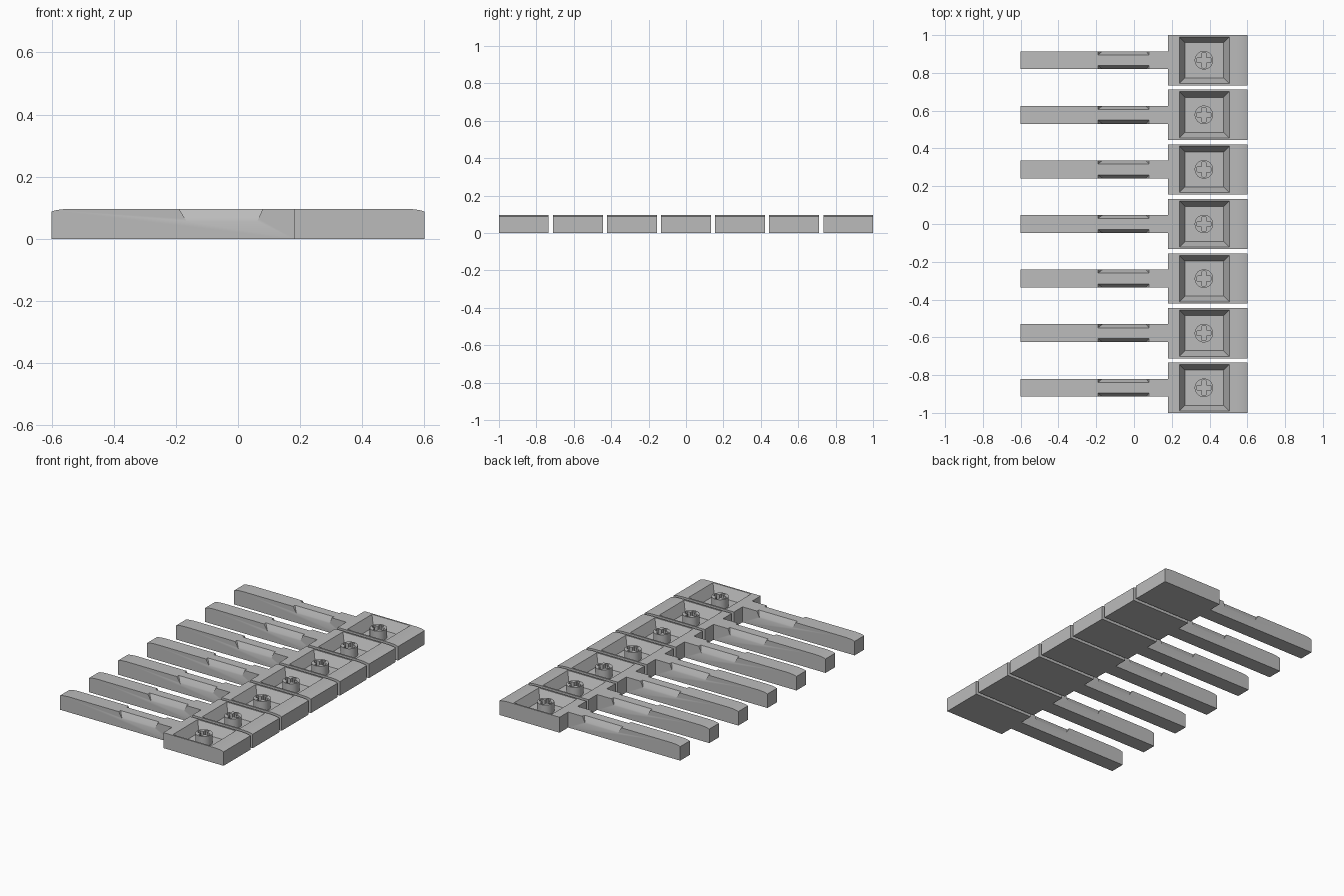
import bpy, bmesh, math

if "Cube" in bpy.data.objects:
    bpy.data.objects.remove(bpy.data.objects["Cube"])

H = 0.097            # key thickness
PITCH = 0.289        # distance between keys
HEAD_W, ARM_W = 0.266, 0.095
PEG_X = 0.37

grey = bpy.data.materials.new("light grey")
grey.diffuse_color = (0.5, 0.5, 0.5, 1)
grey.use_nodes = True
grey.node_tree.nodes["Principled BSDF"].inputs["Base Color"].default_value = grey.diffuse_color


def make(name, bm, hidden=False):
    bmesh.ops.recalc_face_normals(bm, faces=bm.faces)
    me = bpy.data.meshes.new(name)
    bm.to_mesh(me)
    bm.free()
    me.materials.append(grey)
    ob = bpy.data.objects.new(name, me)
    bpy.context.collection.objects.link(ob)
    ob.hide_render = hidden
    return ob


def loft(name, rings, hidden=False):
    """Closed solid through a stack of rings."""
    bm = bmesh.new()
    rows = [[bm.verts.new(p) for p in r] for r in rings]
    n = len(rows[0])
    for a, b in zip(rows, rows[1:]):
        for i in range(n):
            j = (i + 1) % n
            bm.faces.new((a[i], a[j], b[j], b[i]))
    bm.faces.new(rows[0])
    bm.faces.new(rows[-1])
    return make(name, bm, hidden)


def slab(name, profile, w, hidden=False):
    """Side profile in x and z, extruded across y."""
    return loft(name, [[(x, y, z) for x, z in profile] for y in (-w / 2, w / 2)], hidden)


def rect(x0, x1, y0, y1, z):
    return [(x0, y0, z), (x1, y0, z), (x1, y1, z), (x0, y1, z)]


def boolean(ob, other, op):
    m = ob.modifiers.new(op.lower(), 'BOOLEAN')
    m.operation, m.solver, m.object = op, 'EXACT', other


# Rounded ends of the top, going down to the end face
TIP = [(0.06, 0), (0.03, 0.002), (0.012, 0.005), (0, 0.009)]

# Head block at the right and long arm at the left
head = slab("key_head", [(0.18, 0), (0.18, H)] + [(0.6 - d, H - z) for d, z in TIP]
            + [(0.6, 0)], HEAD_W)
arm = slab("arm_blank", [(0.22, 0), (0.22, H)] + [(-0.6 + d, H - z) for d, z in TIP]
           + [(-0.6, 0)], ARM_W, True)
boolean(head, arm, 'UNION')

# Tapered pocket in the head
rings = []
for z, inset in ((0.035, 0.03), (H, 0.0), (H + 0.03, -0.0)):
    rings.append(rect(0.24 + inset, 0.505 - inset, -0.123 + inset, 0.123 - inset, z))
pocket = loft("pocket_cutter", rings, True)
boolean(head, pocket, 'DIFFERENCE')

# Finger notches on both sides of the arm
helpers = [arm, pocket]
for s in (-1, 1):
    rings = []
    for z, inset in ((0.055, -0.001), (0.065, 0.003), (0.077, 0.0085), (H, 0.019), (0.11, 0.026)):
        x0, x1 = -0.19 + 0.6 * (H - z), 0.08 - 0.45 * (H - z)
        ya, yb = s * (ARM_W / 2 - inset), s * (ARM_W / 2 + 0.02)
        rings.append(rect(x0, x1, ya, yb, z))
    notch = loft("notch_cutter", rings, True)
    boolean(head, notch, 'DIFFERENCE')
    helpers.append(notch)

# Round peg with a cross-shaped socket
circle = [(PEG_X + 0.049 * math.cos(a), 0.049 * math.sin(a))
          for a in (math.tau * i / 32 for i in range(32))]
peg = loft("peg", [[(x, y, z) for x, y in circle] for z in (0.034, 0.095)])
L, T, C = 0.040, 0.013, 0.006
quarter = [(L, -T + C), (L, T - C), (L - C, T), (T, T), (T, L - C)]
quarter = [(L, -T + C), (L, T - C), (L - C, T), (T, T), (T, L - C), (T - C, L)]
cross = []
for k in range(4):
    c, s = round(math.cos(k * math.pi / 2)), round(math.sin(k * math.pi / 2))
    cross += [(PEG_X + x * c - y * s, x * s + y * c) for x, y in quarter[1:5]]
    cross.append((PEG_X + (T - C) * c - L * s, (T - C) * s + L * c))
    cross.append((PEG_X + (-T + C) * c - L * s, (-T + C) * s + L * c))
    cross.append((PEG_X - T * c - (L - C) * s, -T * s + (L - C) * c))
    cross.append((PEG_X - T * c - T * s, -T * s + T * c))
# Drop points shared by neighbouring quarters
outline = []
for p in cross:
    if all(math.dist(p, q) > 1e-5 for q in outline):
        outline.append(p)
outline = sorted(outline, key=lambda p: math.atan2(p[1], p[0] - PEG_X))
socket = loft("socket_cutter", [[(x, y, z) for x, y in outline] for z in (0.05, 0.12)], True)
boolean(peg, socket, 'DIFFERENCE')
helpers.append(socket)

# Bake the two parts, then repeat them along the row
dg = bpy.context.evaluated_depsgraph_get()
for part, label in ((head, "key"), (peg, "peg")):
    mesh = bpy.data.meshes.new_from_object(part.evaluated_get(dg))
    mesh.materials.clear()
    mesh.materials.append(grey)
    for i in range(7):
        ob = bpy.data.objects.new(f"{label}_{i + 1}", mesh)
        ob.location.y = (i - 3) * PITCH
        bpy.context.collection.objects.link(ob)
        if i == 0:
            bpy.context.view_layer.objects.active = ob
            ob.select_set(True)
            bpy.ops.object.shade_smooth_by_angle(angle=math.radians(30))
            ob.select_set(False)
for ob in helpers + [head, peg]:
    bpy.data.objects.remove(ob)
